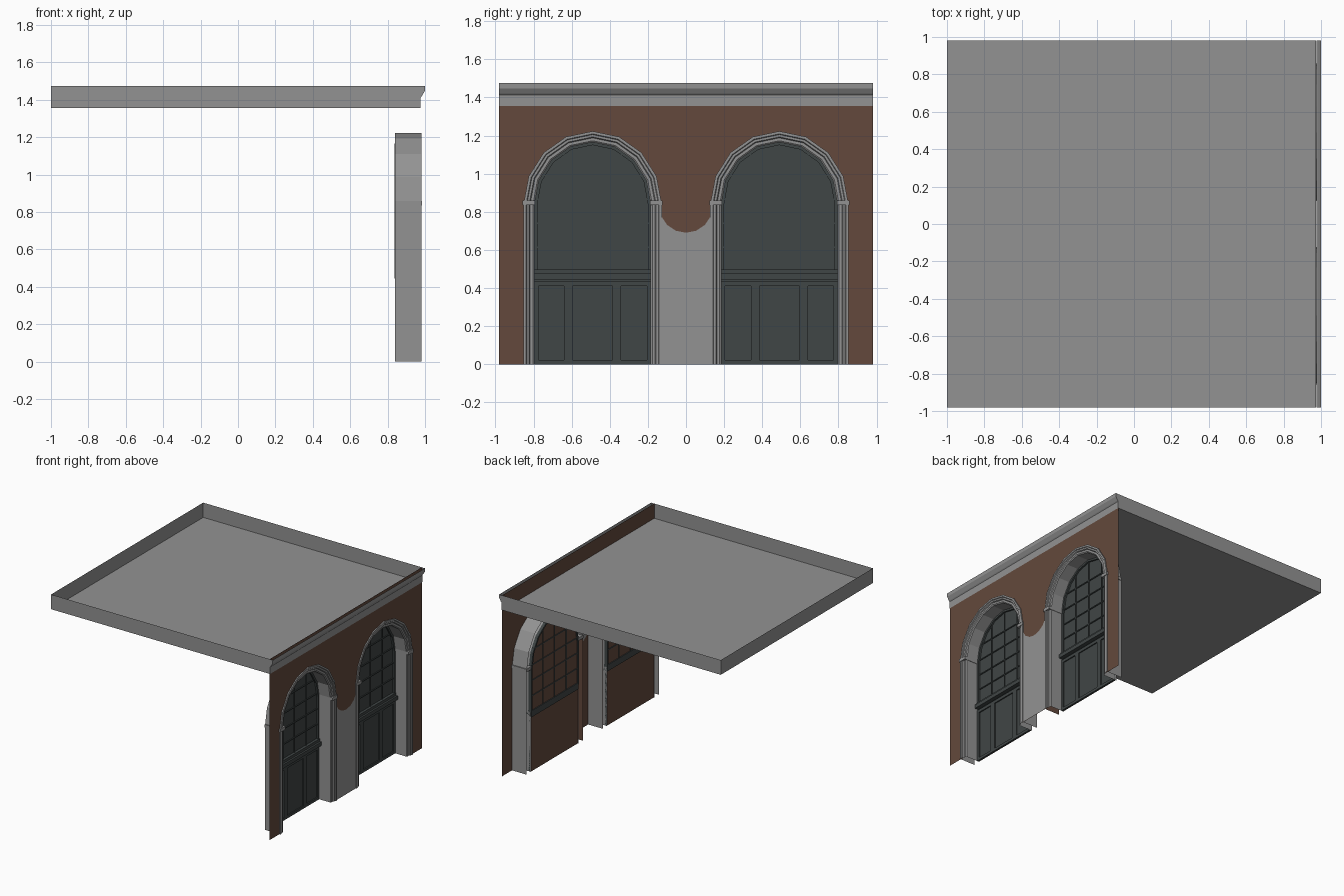
import bpy, math

if "Cube" in bpy.data.objects:
    bpy.data.objects.remove(bpy.data.objects["Cube"])

def mat(name, c):
    m = bpy.data.materials.new(name)
    m.diffuse_color = (*c, 1)
    m.use_nodes = True
    m.node_tree.nodes["Principled BSDF"].inputs["Base Color"].default_value = m.diffuse_color
    return m

STONE = mat("grey_stone", (0.29, 0.29, 0.29))
BRICK = mat("brown_brick", (0.125, 0.066, 0.045))
DOOR = mat("dark_green_grey", (0.051, 0.061, 0.061))

def mesh(name, verts, faces, m):
    me = bpy.data.meshes.new(name)
    me.from_pydata(verts, [], faces)
    me.materials.append(m)
    ob = bpy.data.objects.new(name, me)
    bpy.context.collection.objects.link(ob)
    return ob

def sheet(name, x, pts, m, flip=False):
    """Flat polygon in the facade plane from (y, z) points."""
    f = list(range(len(pts)))
    return mesh(name, [(x, y, z) for y, z in pts], [f[::-1] if flip else f], m)

def box(name, x0, x1, y0, y1, z0, z1, m):
    v = [(x, y, z) for x in (x0, x1) for y in (y0, y1) for z in (z0, z1)]
    f = [(0, 1, 3, 2), (4, 6, 7, 5), (0, 4, 5, 1), (2, 3, 7, 6), (0, 2, 6, 4), (1, 5, 7, 3)]
    return mesh(name, v, f, m)

SPRING, SEG = 0.84, 8

def arch(c, r, z0=0.0):
    """Round-headed outline, right foot over the top to left foot."""
    p = [(c + r, z0)]
    for i in range(SEG + 1):
        a = math.pi * i / SEG
        p.append((c + r * math.cos(a), SPRING + (r + 0.02) * math.sin(a)))
    return p + [(c - r, z0)]

def sweep(name, c, profile, m, z0=0.0, closed=False):
    """Carry an (r, x) profile round the arch."""
    rows = [[(x, y, z) for y, z in arch(c, r, z0)] for r, x in profile]
    n, k = len(rows[0]), len(rows)
    verts = [v for row in rows for v in row]
    faces = []
    for j in range(k if closed else k - 1):
        j2 = (j + 1) % k
        for i in range(n - 1):
            faces.append((j * n + i, j * n + i + 1, j2 * n + i + 1, j2 * n + i))
    return mesh(name, verts, faces, m)

W, ROOF, TOP, XW = 0.98, 1.355, 1.475, 0.972

# brick facade with two arched openings
outline = [(-W, 0)] + arch(-0.49, 0.345)[::-1] + arch(0.49, 0.345)[::-1] + [(W, 0), (W, TOP), (-W, TOP)]
sheet("brick_wall", XW, outline, BRICK)

# centre pier: stone face with a scooped top
scoop = [(0.14 * math.cos(math.pi * i / 8), 0.83 - 0.14 * math.sin(math.pi * i / 8)) for i in range(9)]
sheet("pier_face", XW + 0.003, [(-0.14, 0), (0.14, 0)] + scoop, STONE)
sheet("pier_scoop_back", XW - 0.003, scoop, STONE)
for s in (-1, 1):
    y = s * 0.128
    mesh("pier_liner", [(0.84, y, 0), (XW, y, 0), (XW, y, 0.83), (0.84, y, 0.83)],
         [(0, 1, 2, 3) if s > 0 else (3, 2, 1, 0)], BRICK)

# moulded stone surround, (radius, x)
SURROUND = [(0.305, 0.84), (0.305, 0.962), (0.313, 0.968), (0.328, 0.968), (0.333, 0.976),
            (0.345, 0.976), (0.349, 0.981), (0.363, 0.981), (0.363, 0.84)]

for c in (-0.49, 0.49):
    sweep("arch_surround", c, SURROUND, STONE)
    for s in (-1, 1):
        ya, yb = sorted((c + s * 0.302, c + s * 0.367))
        box("impost_block", 0.84, 0.985, ya, yb, 0.835, 0.86, STONE)

    # door leaf, glass and brick backing
    sheet("door_backing", 0.845, [p for p in arch(c, 0.306)], BRICK, flip=True)
    sheet("window_glass", 0.848, [p for p in arch(c, 0.306, 0.45)], DOOR)
    box("door_leaf", 0.847, 0.853, c - 0.305, c + 0.305, 0, 0.45, DOOR)
    sweep("window_frame", c, [(0.29, 0.838), (0.29, 0.862), (0.306, 0.862), (0.306, 0.838)],
          DOOR, z0=0.48, closed=True)

    # lower door stiles and rails around three sunk panels
    for a, b in ((-0.305, -0.285), (-0.15, -0.105), (0.105, 0.15), (0.285, 0.305)):
        box("door_stile", 0.85, 0.862, c + a, c + b, 0, 0.43, DOOR)
    for z0, z1 in ((0, 0.022), (0.41, 0.435)):
        box("door_rail", 0.85, 0.862, c - 0.305, c + 0.305, z0, z1, DOOR)

    # projecting transom and window sill
    box("transom", 0.838, 0.885, c - 0.305, c + 0.305, 0.445, 0.475, DOOR)
    box("window_sill", 0.838, 0.87, c - 0.305, c + 0.305, 0.475, 0.497, DOOR)

    # glazing bars
    for z in (0.615, 0.74, 0.865, 0.99):
        h = 0.30 if z < SPRING else 0.30 * math.sqrt(1 - ((z - SPRING) / 0.33) ** 2)
        box("glazing_bar", 0.84, 0.855, c - h, c + h, z - 0.004, z + 0.004, DOOR)
    for d in (-0.15, 0, 0.15):
        zt = SPRING + 0.32 * math.sqrt(1 - (d / 0.30) ** 2) - 0.015
        box("glazing_bar", 0.84, 0.855, c + d - 0.004, c + d + 0.004, 0.49, zt, DOOR)

# cornice, open along its top
prof = [(0.976, ROOF), (0.976, 1.412), (0.983, 1.42), (0.999, 1.447), (1.0, TOP)]
k = len(prof)
cv = [(x, y, z) for y in (-W, W) for x, z in prof]
mesh("cornice", cv, [(i, i + k, i + k + 1, i + 1) for i in range(k - 1)], STONE)

# roof deck and thin parapets
mesh("roof_deck", [(-1, -W, ROOF), (XW, -W, ROOF), (XW, W, ROOF), (-1, W, ROOF)], [(0, 1, 2, 3)], STONE)
side = [(-1, ROOF)] + prof + [(-1, TOP)]
f = list(range(len(side)))
mesh("parapet_front", [(x, -W, z) for x, z in side], [f], STONE)
mesh("parapet_back", [(x, W, z) for x, z in side], [f[::-1]], STONE)
mesh("parapet_left", [(-1, -W, ROOF), (-1, -W, TOP), (-1, W, TOP), (-1, W, ROOF)], [(0, 1, 2, 3)], STONE)
